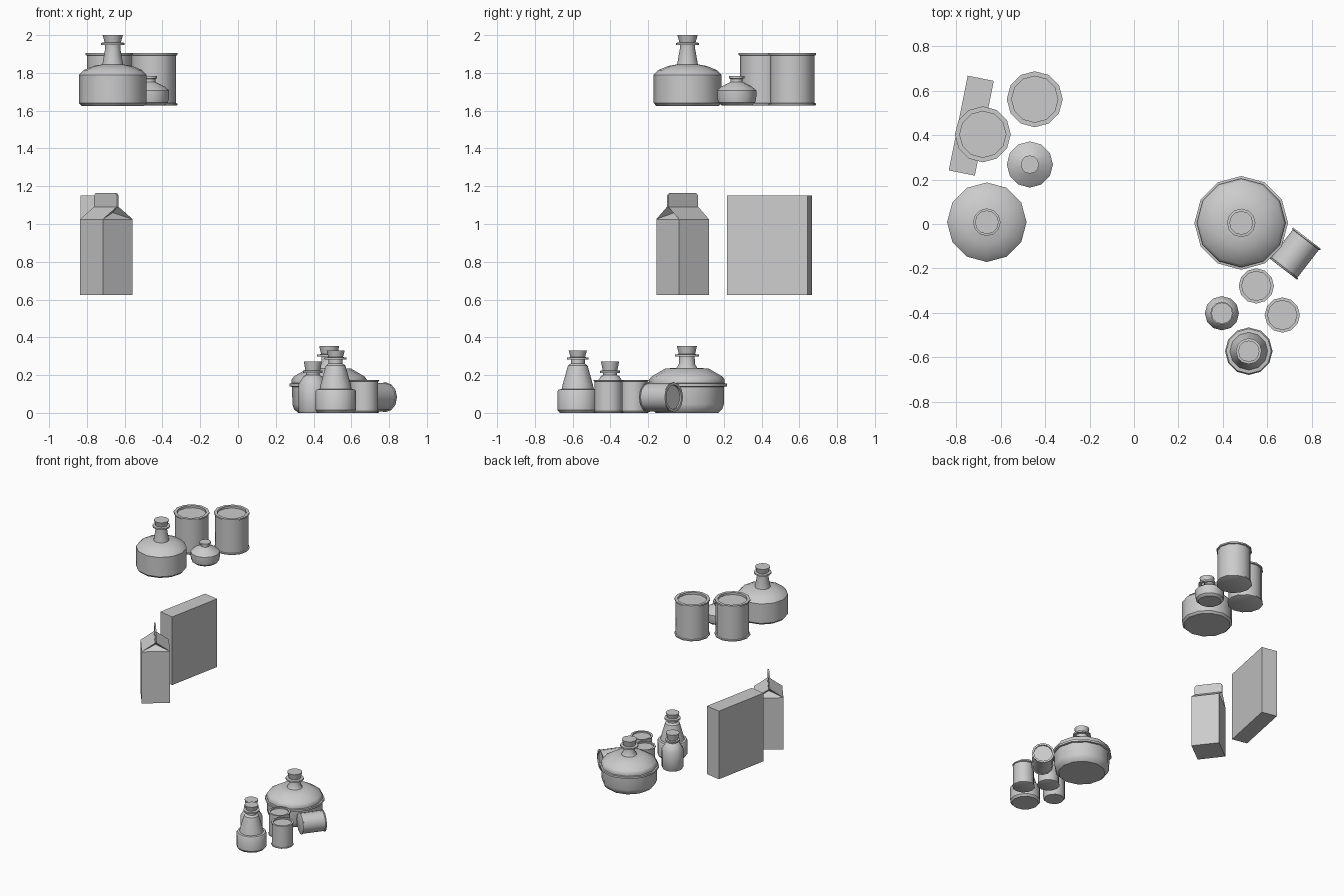
import bpy, bmesh, math
from mathutils import Vector

cube = bpy.data.objects.get("Cube")
if cube:
    bpy.data.objects.remove(cube, do_unlink=True)

grey = bpy.data.materials.new("plain grey")
grey.use_nodes = True
grey.diffuse_color = (0.6, 0.6, 0.6, 1)
grey.node_tree.nodes["Principled BSDF"].inputs["Base Color"].default_value = (0.6, 0.6, 0.6, 1)


def finish(name, bm, loc, rot=(0, 0, 0), smooth=False):
    """Turn a bmesh into a named, placed object."""
    bmesh.ops.recalc_face_normals(bm, faces=bm.faces)
    mesh = bpy.data.meshes.new(name)
    bm.to_mesh(mesh)
    bm.free()
    mesh.materials.append(grey)
    ob = bpy.data.objects.new(name, mesh)
    bpy.context.collection.objects.link(ob)
    ob.location = loc
    ob.rotation_euler = rot
    if smooth:
        bpy.ops.object.select_all(action='DESELECT')
        ob.select_set(True)
        bpy.context.view_layer.objects.active = ob
        bpy.ops.object.shade_smooth_by_angle(angle=math.radians(35))
    return ob


def lathe(name, profile, loc, rot=(0, 0, 0), sides=12, scale=1):
    """Spin (radius, height) points round z and close both ends."""
    bm = bmesh.new()
    rings = []
    for r, z in profile:
        ring = []
        for i in range(sides):
            a = math.tau * i / sides
            ring.append(bm.verts.new(Vector((r * math.cos(a), r * math.sin(a), z)) * scale))
        rings.append(ring)
    for low, high in zip(rings, rings[1:]):
        for i in range(sides):
            j = (i + 1) % sides
            bm.faces.new((low[i], low[j], high[j], high[i]))
    bm.faces.new(rings[0][::-1])
    bm.faces.new(rings[-1])
    return finish(name, bm, loc, rot, True)


def stopper(z, r, lip, top):
    """Profile of a lipped collar with a flared cork on it."""
    return [(r, z), (lip, z), (lip, z + .011), (r * 1.05, z + .013), (r * 1.3, top)]


# Cooking pot with a domed lid and a knob
pot = [(.165, 0), (.187, .02), (.195, .045), (.197, .138), (.211, .14), (.211, .155),
       (.2, .157), (.2, .175), (.188, .192), (.115, .235), (.055, .238), (.042, .26)]
lathe("lidded_pot", pot + stopper(.298, .041, .064, .355), (.483, .005, 0))

# Wide flask on the upper level
flask = [(.165, 0), (.179, .015), (.179, .165), (.155, .19), (.1, .212),
         (.055, .22), (.04, .305)]
lathe("wide_flask", flask + stopper(.323, .041, .062, .375), (-.663, .008, 1.625))

# Squat jar on the upper level
jar = [(.08, 0), (.098, .015), (.104, .045), (.104, .08), (.08, .1), (.04, .12),
       (.032, .125), (.032, .14), (.041, .143), (.041, .155)]
lathe("squat_jar", jar, (-.469, .268, 1.628))

# Small bottle
bottle = [(.07, 0), (.077, .01), (.077, .15), (.048, .195), (.036, .2)]
lathe("small_bottle", bottle + stopper(.212, .037, .052, .272), (.396, -.402, 0))

# Tall stepped bottle
tall = [(.095, 0), (.107, .015), (.107, .115), (.101, .124), (.085, .126), (.08, .15),
        (.052, .25), (.037, .262)]
lathe("tall_bottle", tall + stopper(.282, .037, .058, .33), (.517, -.573, 0))

# Cans with rolled rims and sunken lids
can = [(.12, 0), (.126, .003), (.126, .011), (.118, .014), (.118, .264), (.126, .267),
       (.126, .278), (.104, .278), (.104, .262)]
lathe("large_can_front", can, (-.681, .404, 1.627))
lathe("large_can_back", can, (-.447, .562, 1.627))
lathe("small_can_back", can, (.551, -.279, 0), scale=.63)
lathe("small_can_front", can, (.668, -.41, 0), scale=.63)

# Can lying on its side
axis = Vector((.61, .79, 0)).normalized()
lathe("fallen_can", can, Vector((.726, -.133, .083)) - axis * .088,
      axis.to_track_quat('Z', 'Y').to_euler(), scale=.63)

# Upright flat box
bm = bmesh.new()
bmesh.ops.create_cube(bm, size=1)
bmesh.ops.scale(bm, vec=(.12, .435, .528), verts=bm.verts)
finish("flat_box", bm, (-.733, .443, .888), (0, 0, math.radians(-11.3)))

# Gable-topped carton: square body, folded ends, ridge along local y
bm = bmesh.new()
h, wall, ridge = .0995, .4, .47
base = [bm.verts.new((x * h, y * h, 0)) for x, y in ((-1, -1), (1, -1), (1, 1), (-1, 1))]
top = [bm.verts.new(v.co + Vector((0, 0, wall))) for v in base]
bm.faces.new(base)
for i in range(4):
    j = (i + 1) % 4
    bm.faces.new((base[i], base[j], top[j], top[i]))
ends = [bm.verts.new((0, s * h, ridge)) for s in (-1, 1)]
folds = [bm.verts.new((0, s * h * .55, wall + .035)) for s in (-1, 1)]
bm.faces.new((top[1], top[2], ends[1], ends[0]))
bm.faces.new((top[3], top[0], ends[0], ends[1]))
for (a, b), tip, fold in zip(((0, 1), (2, 3)), ends, folds):
    bm.faces.new((top[a], top[b], fold))
    bm.faces.new((top[a], fold, tip))
    bm.faces.new((top[b], tip, fold))
turn = (0, 0, math.radians(37.4))
carton_at = (-.697, -.018, .625)
finish("carton", bm, carton_at, turn)

# Pinched seam on the carton with clipped corners
bm = bmesh.new()
outline = [(-h, .465), (h, .465), (h, .525), (h - .015, .54), (.015 - h, .54), (-h, .525)]
seam = bm.faces.new([bm.verts.new((-.006, y, z)) for y, z in outline])
grown = bmesh.ops.extrude_face_region(bm, geom=[seam])
bmesh.ops.translate(bm, vec=(.012, 0, 0),
                    verts=[g for g in grown["geom"] if isinstance(g, bmesh.types.BMVert)])
finish("carton_seam", bm, carton_at, turn)
